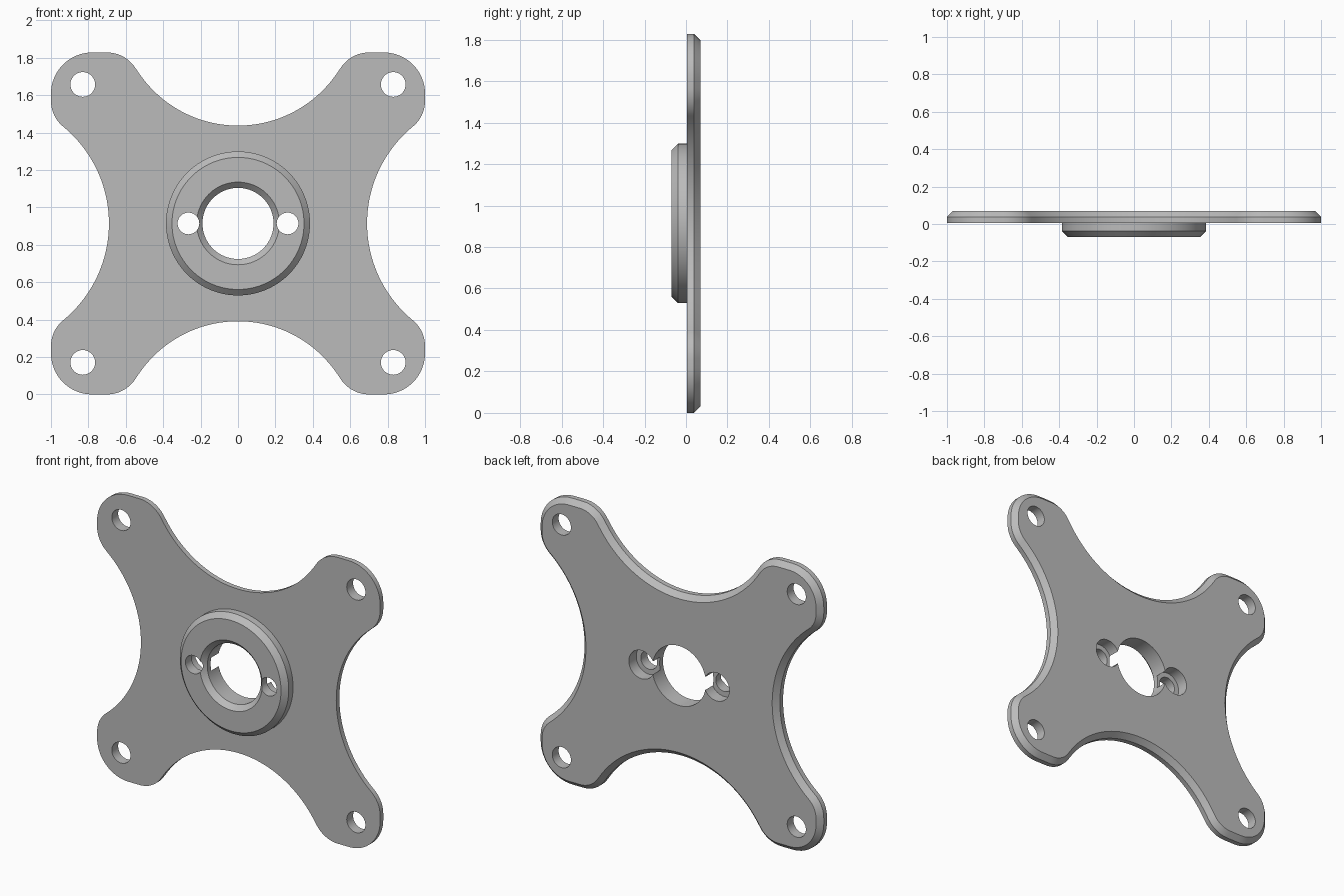
import bpy, bmesh
from math import sin, cos, pi, atan2, hypot

cube = bpy.data.objects.get("Cube")
if cube:
    bpy.data.objects.remove(cube, do_unlink=True)

HALF_X, HALF_Z = 1.0, 0.914
BACK, FRONT, BOSS_FRONT = 0.07, 0.006, -0.07
CHAMFER = 0.032

grey = bpy.data.materials.new("plain grey")
grey.use_nodes = True
grey.diffuse_color = (0.5, 0.5, 0.5, 1)
grey.node_tree.nodes["Principled BSDF"].inputs["Base Color"].default_value = (0.5, 0.5, 0.5, 1)


def arc(centre, r, a, b, n):
    """Points along an arc from angle a to angle b."""
    return [(centre[0] + r * cos(a + (b - a) * i / n),
             centre[1] + r * sin(a + (b - a) * i / n)) for i in range(n + 1)]


def toward(p, q):
    return atan2(q[1] - p[1], q[0] - p[0])


def outline(inset):
    """Four-lobed plate outline, made from one quadrant of tangent arcs."""
    side, side_r = (1.36, 0), 0.67
    top, top_r = (0, 1.163), 0.64
    corner_r, side_lobe_r, top_lobe_r = 0.22, 0.177, 0.18
    side_lobe = (HALF_X - side_lobe_r, 0.655)
    top_lobe = (0.70, HALF_Z - top_lobe_r)
    corner = (HALF_X - corner_r, HALF_Z - corner_r)
    quad = arc(side, side_r + inset, pi, toward(side, side_lobe), 20)
    quad += arc(side_lobe, side_lobe_r - inset, toward(side_lobe, side), 0, 10)[1:]
    quad += arc(corner, corner_r - inset, 0, pi / 2, 16)
    quad += arc(top_lobe, top_lobe_r - inset, pi / 2, toward(top_lobe, top), 10)
    quad += arc(top, top_r + inset, toward(top, top_lobe), -pi / 2, 20)[1:]
    half = quad + [(-x, z) for x, z in reversed(quad[:-1])]
    return half + [(x, -z) for x, z in reversed(half[1:-1])]


def loft(name, sections):
    """Closed solid through (y, points) sections."""
    bm = bmesh.new()
    loops = [[bm.verts.new((x, y, z + HALF_Z)) for x, z in pts] for y, pts in sections]
    for a, b in zip(loops, loops[1:]):
        for i in range(len(a)):
            j = (i + 1) % len(a)
            bm.faces.new((a[i], a[j], b[j], b[i]))
    bm.faces.new(loops[0])
    bm.faces.new(loops[-1])
    bmesh.ops.recalc_face_normals(bm, faces=bm.faces)
    mesh = bpy.data.meshes.new(name)
    bm.to_mesh(mesh)
    bm.free()
    mesh.materials.append(grey)
    obj = bpy.data.objects.new(name, mesh)
    bpy.context.collection.objects.link(obj)
    return obj


def turned(name, rings, x=0, z=0, n=64):
    """Round solid along y from (y, radius) rings."""
    return loft(name, [(y, arc((x, z), r, 0, 2 * pi, n)[:-1]) for y, r in rings])


def combine(target, tool, operation):
    mod = target.modifiers.new(operation, "BOOLEAN")
    mod.operation, mod.object, mod.solver = operation, tool, "EXACT"
    bpy.context.view_layer.objects.active = target
    bpy.ops.object.modifier_apply(modifier=mod.name)
    bpy.data.objects.remove(tool, do_unlink=True)


# Flat plate with a chamfered back edge
plate = loft("mounting_plate", [(FRONT, outline(0)), (BACK - CHAMFER, outline(0)),
                                (BACK, outline(CHAMFER))])

# Round boss with a chamfered front edge
boss = turned("boss", [(BOSS_FRONT, 0.353), (BOSS_FRONT + CHAMFER, 0.385), (0.03, 0.385)], n=96)
combine(plate, boss, "UNION")

# Central bore with a chamfered mouth
bore = turned("bore", [(BOSS_FRONT - 0.01, 0.231), (BOSS_FRONT + 0.031, 0.19), (0.2, 0.19)], n=80)
combine(plate, bore, "DIFFERENCE")

# Screw holes beside the bore, counterbored from the back
for s in (-1, 1):
    screw = turned("screw_hole", [(-0.2, 0.058), (-0.005, 0.058), (-0.005, 0.09), (0.2, 0.09)],
                   x=s * 0.265, n=48)
    combine(plate, screw, "DIFFERENCE")

# Corner mounting holes
for sx in (-1, 1):
    for sz in (-1, 1):
        hole = turned("corner_hole", [(-0.2, 0.066), (0.2, 0.066)], sx * 0.83, sz * 0.743, 48)
        combine(plate, hole, "DIFFERENCE")

bpy.ops.object.select_all(action="DESELECT")
plate.select_set(True)
bpy.context.view_layer.objects.active = plate
bpy.ops.object.shade_smooth_by_angle()
